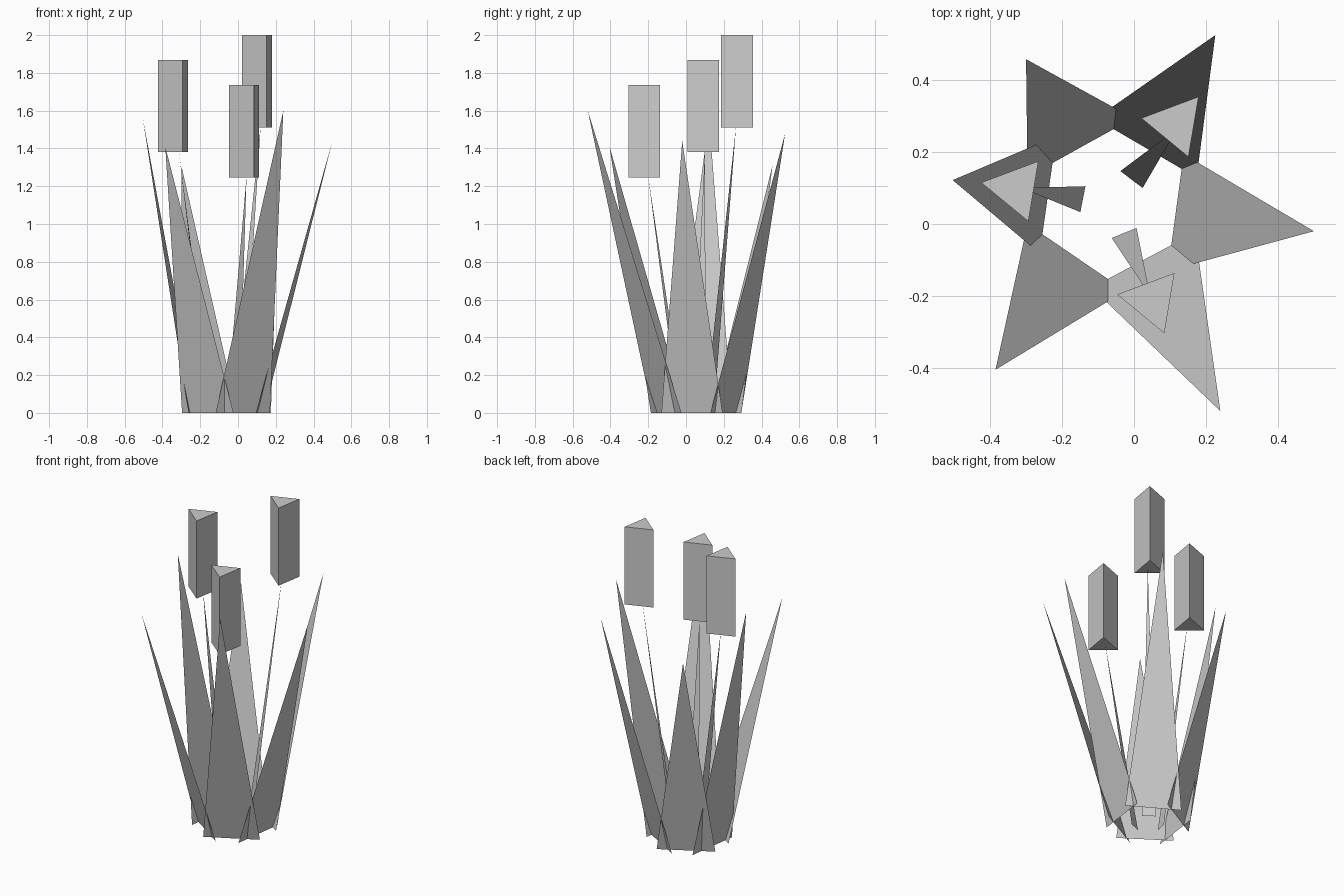
import bpy
import bmesh
from math import cos, sin, radians

cube = bpy.data.objects.get("Cube")
if cube:
    bpy.data.objects.remove(cube, do_unlink=True)

# One flat grey for the whole plant
GREY = (0.6, 0.6, 0.6, 1.0)
grey = bpy.data.materials.new("plain grey")
grey.use_nodes = True
grey.diffuse_color = GREY
grey.node_tree.nodes["Principled BSDF"].inputs["Base Color"].default_value = GREY


def finish(name, bm):
    mesh = bpy.data.meshes.new(name)
    bm.to_mesh(mesh)
    bm.free()
    mesh.materials.append(grey)
    obj = bpy.data.objects.new(name, mesh)
    bpy.context.collection.objects.link(obj)
    return obj


def blade(name, base_a, base_b, tip):
    """Flat triangular blade standing on the ground."""
    bm = bmesh.new()
    points = [(*base_a, 0), (*base_b, 0), tip]
    bm.faces.new([bm.verts.new(p) for p in points])
    return finish(name, bm)


def seed_head(name, x, y, bottom, height=0.488, radius=0.098, turn=50.5):
    """Upright three-sided prism."""
    bm = bmesh.new()
    angles = [radians(turn + 120 * i) for i in range(3)]
    ring = [bm.verts.new((x + radius * cos(a), y + radius * sin(a), bottom))
            for a in angles]
    cap = bm.faces.new(ring)
    up = bmesh.ops.extrude_face_region(bm, geom=[cap])
    top = [g for g in up["geom"] if isinstance(g, bmesh.types.BMVert)]
    bmesh.ops.translate(bm, verts=top, vec=(0, 0, height))
    bmesh.ops.recalc_face_normals(bm, faces=bm.faces)
    return finish(name, bm)


# Ring of six outward-leaning leaves
blade("front_left_leaf", (-0.118, -0.177), (0.169, -0.024), (0.24, -0.52, 1.6))
blade("left_leaf", (0.094, -0.13), (0.138, 0.194), (0.5, -0.02, 1.44))
blade("back_left_leaf", (0.174, 0.129), (-0.107, 0.293), (0.226, 0.525, 1.48))
blade("back_right_leaf", (-0.002, 0.294), (-0.296, 0.131), (-0.3, 0.458, 1.31))
blade("right_leaf", (-0.216, 0.244), (-0.262, -0.082), (-0.504, 0.122, 1.56))
blade("front_right_leaf", (-0.296, 0.0), (-0.024, -0.186), (-0.385, -0.405, 1.41))

# Thin stalks rising to the seed heads
blade("front_stalk", (-0.062, -0.039), (0.007, -0.011), (0.045, -0.2, 1.25))
blade("back_stalk", (0.024, 0.1), (-0.038, 0.147), (0.12, 0.265, 1.52))
blade("right_stalk", (-0.135, 0.105), (-0.149, 0.033), (-0.313, 0.1, 1.385))

# Seed heads
seed_head("front_seed_head", 0.05, -0.212, 1.247)
seed_head("back_seed_head", 0.117, 0.278, 1.512)
seed_head("right_seed_head", -0.328, 0.099, 1.38)
